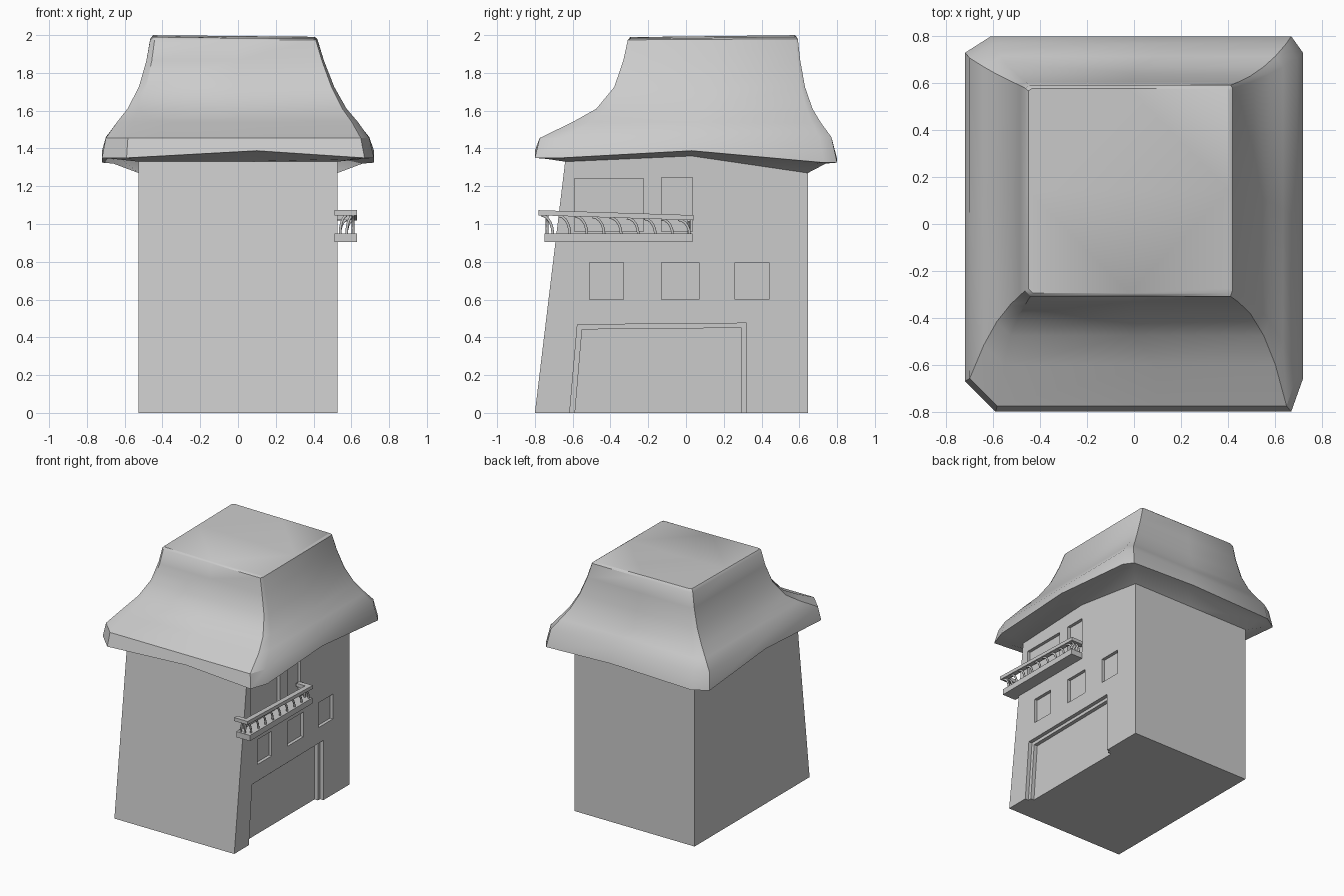
import bpy, bmesh, math

if "Cube" in bpy.data.objects:
    bpy.data.objects.remove(bpy.data.objects["Cube"])

def make(name, verts, faces):
    me = bpy.data.meshes.new(name)
    bm = bmesh.new()
    vs = [bm.verts.new(v) for v in verts]
    for f in faces:
        bm.faces.new([vs[i] for i in f])
    bmesh.ops.recalc_face_normals(bm, faces=bm.faces)
    bm.to_mesh(me)
    bm.free()
    ob = bpy.data.objects.new(name, me)
    bpy.context.collection.objects.link(ob)
    return ob

def prism(name, prof, x0, x1):
    """Extrude a (y, z) outline along x."""
    n = len(prof)
    verts = [(x, y, z) for x in (x0, x1) for y, z in prof]
    faces = [list(range(n)), list(range(n, 2 * n))]
    faces += [(i, (i + 1) % n, n + (i + 1) % n, n + i) for i in range(n)]
    return make(name, verts, faces)

def rect(y0, y1, z0, z1):
    return [(y0, z0), (y1, z0), (y1, z1), (y0, z1)]

W = 0.527

# Walls: leaning front, level changes along the top
walls = prism("walls", [(-0.80, 0), (0.645, 0), (0.645, 1.27), (0.03, 1.36), (-0.64, 1.33)], -W, W)

# Recessed windows, balcony doors and stepped entrance
cuts = [(rect(-0.51, -0.33, 0.6, 0.797), 0.025),
        (rect(-0.13, 0.07, 0.6, 0.797), 0.025),
        (rect(0.26, 0.44, 0.6, 0.797), 0.025),
        (rect(-0.59, -0.225, 0.96, 1.24), 0.025),
        (rect(-0.13, 0.035, 0.96, 1.245), 0.025),
        ([(-0.62, -0.05), (0.32, -0.05), (0.32, 0.475), (-0.575, 0.467)], 0.03),
        ([(-0.592, -0.05), (0.295, -0.05), (0.295, 0.45), (-0.55, 0.442)], 0.06)]
bpy.context.view_layer.objects.active = walls
for prof, depth in cuts:
    cutter = prism("cutter", prof, W - depth, W + 0.1)
    cutter.hide_render = True
    mod = walls.modifiers.new("recess", 'BOOLEAN')
    mod.operation = 'DIFFERENCE'
    mod.solver = 'EXACT'
    mod.object = cutter
    bpy.ops.object.modifier_apply(modifier=mod.name)
    bpy.data.objects.remove(cutter)

# Flared roof: rings of chamfered rectangles with a midpoint on each side
CH = [(0.13, 0.13), (0.05, 0.14), (0.05, 0.07), (0.11, 0.07)]  # FL FR BR BL

def ring(x0, x1, y0, y1, c, zf, zb, zm, tilt=0.0):
    fl, fr, br, bl = [(a * c, b * c) for a, b in CH]
    my = 0.03 if y0 < -0.6 else (y0 + y1) / 2
    mx = 0.1 if x1 > 0.6 else (x0 + x1) / 2
    pts = [(x0 + fl[0], y0, zf), (mx, y0, zm[0]), (x1 - fr[0], y0, zf),
           (x1, y0 + fr[1], zf), (x1, my, zm[1]), (x1, y1 - br[1], zb),
           (x1 - br[0], y1, zb), (mx, y1, zm[2]), (x0 + bl[0], y1, zb),
           (x0, y1 - bl[1], zb), (x0, my, zm[1]), (x0, y0 + fl[1], zf)]
    return [(x, y, z - tilt * x) for x, y, z in pts]

def flat(x0, x1, y0, y1, c, zf, zb, tilt=0.0):
    return ring(x0, x1, y0, y1, c, zf, zb, (zf, (zf + zb) / 2, zb), tilt)

rings = [
    ring(-W, W, -0.64, 0.645, 0.0, 1.33, 1.27, (1.33, 1.36, 1.27)),
    ring(-0.66, 0.66, -0.74, 0.74, 0.8, 1.345, 1.32, (1.375, 1.38, 1.335)),
    ring(-0.72, 0.72, -0.80, 0.80, 1.0, 1.35, 1.325, (1.388, 1.388, 1.345)),
    flat(-0.70, 0.695, -0.775, 0.77, 0.9, 1.455, 1.46),
    flat(-0.64, 0.635, -0.60, 0.715, 0.65, 1.54, 1.535),
    flat(-0.585, 0.575, -0.475, 0.67, 0.45, 1.61, 1.61),
    flat(-0.525, 0.51, -0.38, 0.63, 0.3, 1.725, 1.725),
    flat(-0.485, 0.455, -0.332, 0.605, 0.22, 1.865, 1.865),
    flat(-0.465, 0.42, -0.308, 0.592, 0.18, 1.975, 1.98),
    flat(-0.45, 0.405, -0.295, 0.578, 0.15, 1.985, 1.995, 0.01),
]
n = 12
faces = [(r * n + i, r * n + (i + 1) % n, (r + 1) * n + (i + 1) % n, (r + 1) * n + i)
         for r in range(len(rings) - 1) for i in range(n)]
faces.append([(len(rings) - 1) * n + i for i in range(n)])
# first ring has sharp corners, so build then merge the doubles
roof = make("roof", [p for r in rings for p in r], faces)
bm = bmesh.new()
bm.from_mesh(roof.data)
bmesh.ops.remove_doubles(bm, verts=bm.verts, dist=0.0005)
bm.to_mesh(roof.data)
bm.free()
bpy.ops.object.select_all(action='DESELECT')
roof.select_set(True)
bpy.context.view_layer.objects.active = roof
bpy.ops.object.shade_smooth_by_angle(angle=math.radians(35))

# Balcony floor and sloping handrail
prism("balcony_floor", rect(-0.75, 0.035, 0.905, 0.95), 0.51, 0.63)

def top(y):
    return 1.073 - 0.032 * (y + 0.78)

def rail(name, y0, y1, x0, x1):
    prism(name, [(y0, top(y0) - 0.027), (y1, top(y1) - 0.027), (y1, top(y1)), (y0, top(y0))], x0, x1)

rail("handrail_side", -0.78, 0.04, 0.59, 0.63)
rail("handrail_front", -0.78, -0.74, 0.512, 0.59)
rail("handrail_back", 0.0, 0.04, 0.512, 0.59)

# Curved balusters
cu = bpy.data.curves.new("balusters", 'CURVE')
cu.dimensions = '3D'
cu.bevel_depth = 0.008
cu.bevel_resolution = 1
cu.use_fill_caps = True

def baluster(x, y, dx, dy):
    sp = cu.splines.new('POLY')
    sp.points.add(5)
    zt = top(y) - 0.027
    for k, p in enumerate(sp.points):
        a = k / 5 * math.pi / 2
        p.co = (x + dx * math.sin(a), y + dy * math.sin(a), 0.945 + (zt - 0.945) * math.cos(a), 1)

for i in range(9):
    baluster(0.61, -0.765 + i * 0.0905, 0, 0.06)
for y in (-0.735, 0.015):
    for x in (0.575, 0.61):
        baluster(x, y, -0.035, 0)
bal = bpy.data.objects.new("balusters", cu)
bpy.context.collection.objects.link(bal)
bpy.ops.object.select_all(action='DESELECT')
bal.select_set(True)
bpy.context.view_layer.objects.active = bal
bpy.ops.object.convert(target='MESH')
